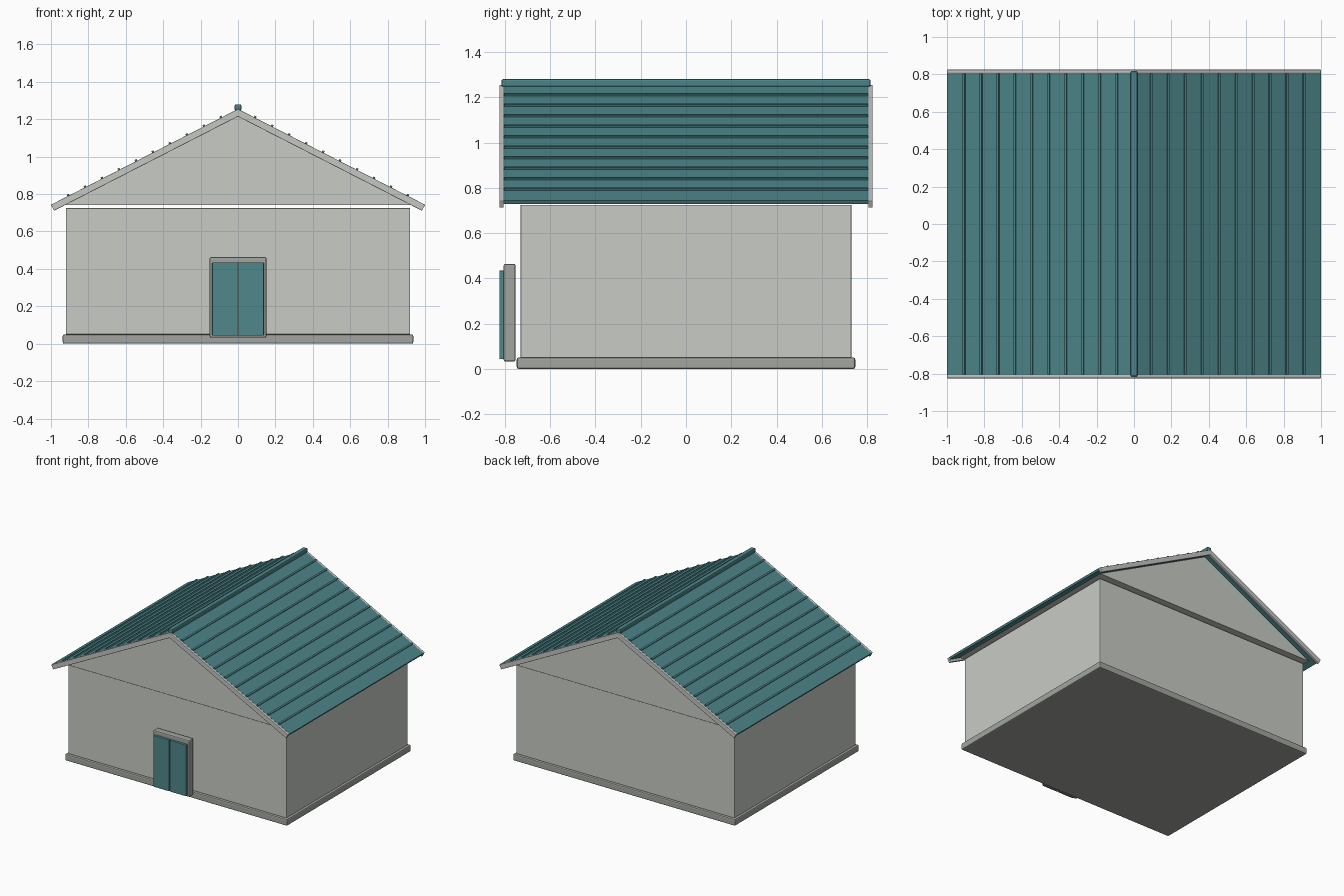
import bpy, bmesh, math

if "Cube" in bpy.data.objects:
    bpy.data.objects.remove(bpy.data.objects["Cube"])


def material(name, rgb):
    m = bpy.data.materials.new(name)
    m.diffuse_color = (*rgb, 1.0)
    m.use_nodes = True
    m.node_tree.nodes["Principled BSDF"].inputs["Base Color"].default_value = m.diffuse_color
    return m


WALL = material("wall_grey", (0.58, 0.60, 0.56))
TRIM = material("trim_grey", (0.56, 0.57, 0.54))
STONE = material("base_grey", (0.36, 0.38, 0.345))
ROOF = material("roof_teal", (0.072, 0.231, 0.246))
DOOR = material("door_teal", (0.080, 0.245, 0.260))

APEX = 1.255     # roof line height at x = 0
SLOPE = 0.512    # drop per unit of x
ANGLE = math.atan(SLOPE)


def prism(name, profile, y0, y1, mat, bevel=0.0):
    """Extrude an (x, z) outline from y0 to y1."""
    bm = bmesh.new()
    face = bm.faces.new([bm.verts.new((x, y0, z)) for x, z in profile])
    new = bmesh.ops.extrude_face_region(bm, geom=[face])["geom"]
    verts = [v for v in new if isinstance(v, bmesh.types.BMVert)]
    bmesh.ops.translate(bm, verts=verts, vec=(0, y1 - y0, 0))
    bmesh.ops.recalc_face_normals(bm, faces=bm.faces)
    mesh = bpy.data.meshes.new(name)
    bm.to_mesh(mesh)
    bm.free()
    mesh.materials.append(mat)
    obj = bpy.data.objects.new(name, mesh)
    bpy.context.collection.objects.link(obj)
    if bevel:
        mod = obj.modifiers.new("bevel", "BEVEL")
        mod.width = bevel
        mod.segments = 2
    return obj


def box(name, x0, x1, y0, y1, z0, z1, mat, bevel=0.0):
    return prism(name, [(x0, z0), (x1, z0), (x1, z1), (x0, z1)], y0, y1, mat, bevel)


def chevron(thick):
    """Roof-shaped outline with square-cut eaves, thick measured across the slope."""
    drop = thick / math.cos(ANGLE)
    dx, dz = thick * math.sin(ANGLE), thick * math.cos(ANGLE)
    eave = APEX - SLOPE
    return [(0, APEX), (1, eave), (1 - dx, eave - dz), (0, APEX - drop),
            (-1 + dx, eave - dz), (-1, eave)]


# Body: plinth, walls and gable block
box("plinth", -0.937, 0.937, -0.748, 0.748, 0, 0.05, STONE, 0.008)
box("walls", -0.92, 0.92, -0.731, 0.731, 0.05, 0.725, WALL, 0.003)
prism("gable", [(-0.945, 0.742), (0.945, 0.742), (0, 1.226)], -0.76, 0.76, WALL)

# Roof sheet and rake boards at both ends
prism("roof", chevron(0.016), -0.807, 0.807, ROOF)
for side, name in ((-1, "front_rake"), (1, "back_rake")):
    y0, y1 = sorted((side * 0.806, side * 0.825))
    prism(name, chevron(0.036), y0, y1, TRIM, 0.003)

# Standing seams on both slopes
for side in (-1, 1):
    for k in range(1, 11):
        x = k * 0.0907
        z = APEX - SLOPE * x
        c, s = math.cos(ANGLE), math.sin(ANGLE)
        pts = [(x + u * c + v * s, z - u * s + v * c)
               for u, v in ((-0.006, -0.004), (0.006, -0.004), (0.006, 0.009), (-0.006, 0.009))]
        prism("roof_seam", [(side * px, pz) for px, pz in pts], -0.805, 0.805, ROOF)

# Ridge cap
box("ridge_cap", -0.018, 0.018, -0.816, 0.816, 1.246, 1.28, ROOF, 0.008)

# Double door on its frame block
box("door_frame", -0.152, 0.152, -0.806, -0.753, 0.032, 0.464, STONE, 0.008)
for side, name in ((-1, "left_door"), (1, "right_door")):
    x0, x1 = sorted((side * 0.003, side * 0.138))
    box(name, x0, x1, -0.825, -0.805, 0.043, 0.434, DOOR, 0.003)
